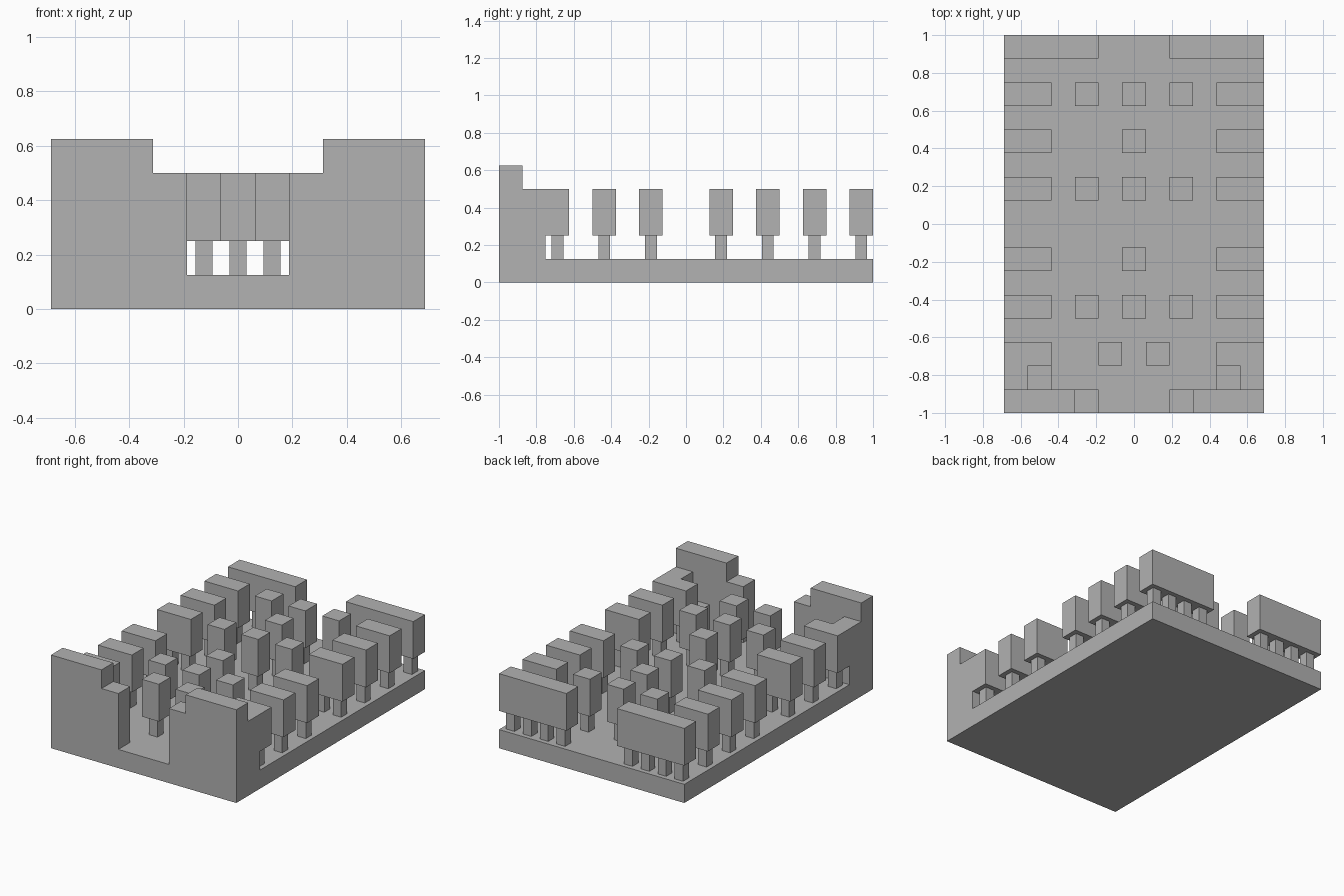
import bpy
import bmesh
from mathutils import Matrix, Vector

cube = bpy.data.objects.get("Cube")
if cube:
    bpy.data.objects.remove(cube, do_unlink=True)

# Single stone colour
stone = bpy.data.materials.new("stone_grey")
stone.use_nodes = True
grey = (0.445, 0.445, 0.445, 1)
stone.diffuse_color = grey
stone.node_tree.nodes["Principled BSDF"].inputs["Base Color"].default_value = grey

# Shared dimensions
W, FLOOR, SOFFIT, TOP, TOWER = 0.6875, 0.125, 0.25, 0.5, 0.625
CELL = 0.125
HALF = CELL / 2


def finish(name, bm):
    bmesh.ops.recalc_face_normals(bm, faces=bm.faces[:])
    mesh = bpy.data.meshes.new(name)
    bm.to_mesh(mesh)
    bm.free()
    mesh.materials.append(stone)
    obj = bpy.data.objects.new(name, mesh)
    bpy.context.collection.objects.link(obj)
    return obj


def add_box(bm, x0, x1, y0, y1, z0, z1):
    centre = Vector((x0 + x1, y0 + y1, z0 + z1)) / 2
    size = Matrix.Diagonal((x1 - x0, y1 - y0, z1 - z0, 1))
    bmesh.ops.create_cube(bm, size=1, matrix=Matrix.Translation(centre) @ size)


def box(name, *bounds):
    bm = bmesh.new()
    add_box(bm, *bounds)
    return finish(name, bm)


def block_on_legs(name, x0, x1, y):
    """Raised block with one slim leg under each cell of its length."""
    bm = bmesh.new()
    add_box(bm, x0, x1, y - HALF, y + HALF, SOFFIT, TOP)
    leg = HALF / 2
    for i in range(round((x1 - x0) / CELL)):
        cx = x0 + HALF + i * CELL
        add_box(bm, cx - leg, cx + leg, y - leg, y + leg, FLOOR, SOFFIT)
    return finish(name, bm)


def mirrored_block(name, x0, x1, y):
    block_on_legs("left_" + name, x0, x1, y)
    block_on_legs("right_" + name, -x1, -x0, y)


# Floor slab
box("floor_slab", -W, W, -0.875, 1, 0, FLOOR)

# Front wall with stepped towers and a central gateway
half = [(W, 0), (W, TOWER), (0.3125, TOWER), (0.3125, TOP), (0.1875, TOP), (0.1875, FLOOR)]
outline = half + [(-x, z) for x, z in reversed(half)]
bm = bmesh.new()
face = bm.faces.new([bm.verts.new((x, -1, z)) for x, z in outline])
ext = bmesh.ops.extrude_face_region(bm, geom=[face])
bmesh.ops.translate(bm, vec=(0, CELL, 0),
                    verts=[v for v in ext["geom"] if isinstance(v, bmesh.types.BMVert)])
finish("front_wall", bm)

# Landing and step behind each tower
for side, s in (("left", 1), ("right", -1)):
    for part, a, b, top in (("landing", 0.5625, W, TOP), ("step", 0.4375, 0.5625, 0.3125)):
        x0, x1 = sorted((s * a, s * b))
        box(f"{side}_{part}", x0, x1, -0.875, -0.75, FLOOR, top)

# Side blocks in rows
for y in (-0.6875, -0.4375, -0.1875, 0.1875, 0.4375, 0.6875):
    mirrored_block("side_block", 0.4375, W, y)

# Long back blocks
mirrored_block("back_block", 0.1875, W, 0.9375)

# Central pillars
for y in (-0.4375, -0.1875, 0.1875, 0.4375, 0.6875):
    block_on_legs("centre_pillar", -HALF, HALF, y)

# Inner pillars and the pair facing the gateway
for y in (-0.4375, 0.1875, 0.6875):
    mirrored_block("inner_pillar", 0.1875, 0.3125, y)
mirrored_block("gate_pillar", HALF, 0.1875, -0.6875)
